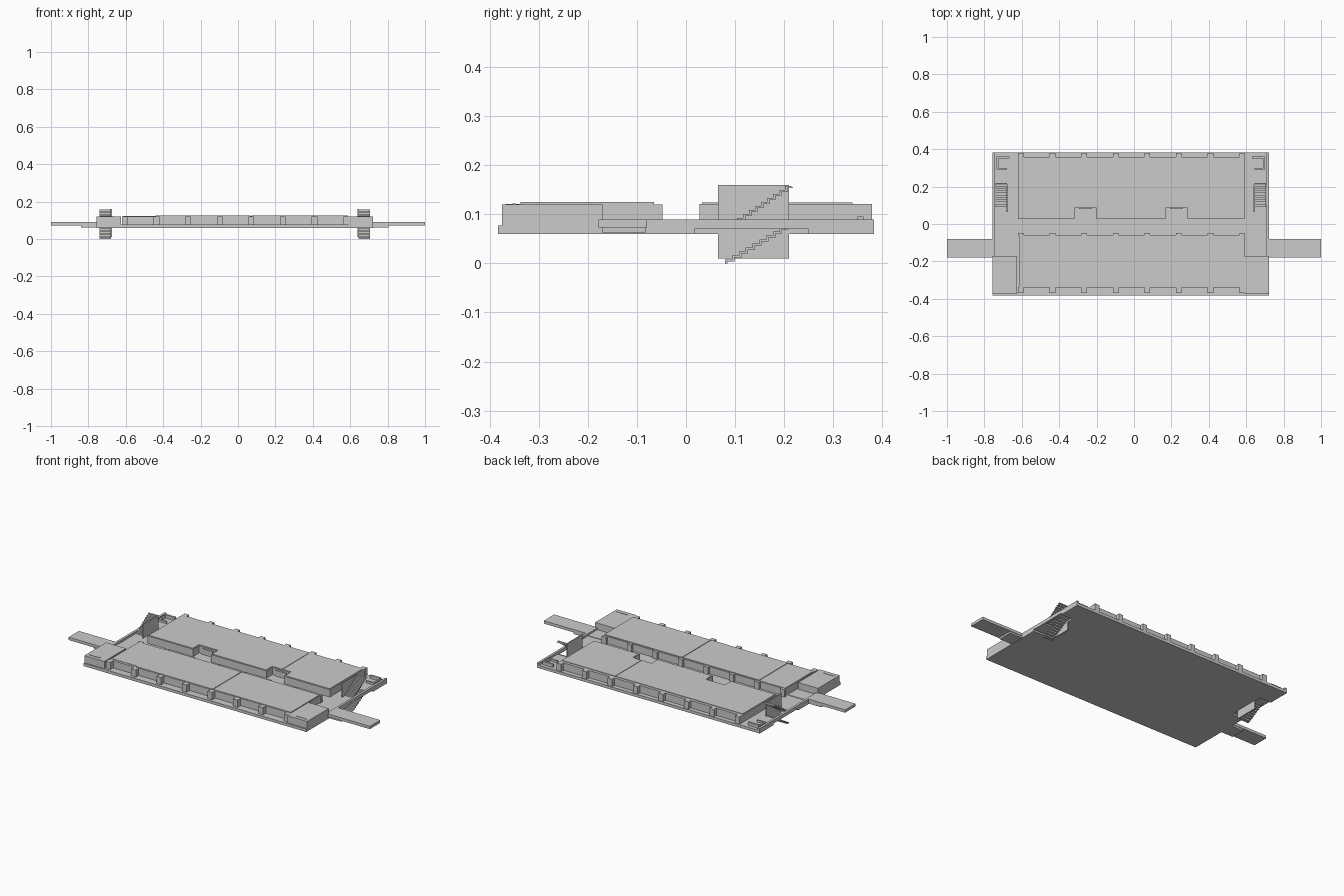
import bpy, bmesh
from mathutils import Vector

CX = -0.0175  # symmetry line of the deck


def prism(name, pts, lo, hi, axis='z'):
    """Extrude a 2D outline: axis z uses (x, y) points, axis x uses (y, z) points."""
    bm = bmesh.new()
    conv = (lambda a, b, h: (a, b, h)) if axis == 'z' else (lambda a, b, h: (h, a, b))
    face = bm.faces.new([bm.verts.new(conv(a, b, lo)) for a, b in pts])
    ext = bmesh.ops.extrude_face_region(bm, geom=[face])
    verts = [v for v in ext['geom'] if isinstance(v, bmesh.types.BMVert)]
    d = Vector((0, 0, hi - lo)) if axis == 'z' else Vector((hi - lo, 0, 0))
    bmesh.ops.translate(bm, verts=verts, vec=d)
    bmesh.ops.recalc_face_normals(bm, faces=bm.faces)
    me = bpy.data.meshes.new(name)
    bm.to_mesh(me)
    bm.free()
    ob = bpy.data.objects.new(name, me)
    bpy.context.collection.objects.link(ob)
    return ob


def box(name, x0, x1, y0, y1, z0, z1):
    return prism(name, [(x0, y0), (x1, y0), (x1, y1), (x0, y1)], z0, z1)


def pair(name, x0, x1, *yz):
    """Box on the right end and its mirror on the left end."""
    box(name + "_right", x0, x1, *yz)
    box(name + "_left", 2 * CX - x1, 2 * CX - x0, *yz)


def mirror_outline(half):
    return half + [(2 * CX - x, y) for x, y in reversed(half)]


# Floor slab, notched at both ends for the stairwells
prism("floor_slab", mirror_outline([
    (0.722, -0.383), (0.722, 0.017), (0.645, 0.017), (0.645, 0.25),
    (0.722, 0.25), (0.722, 0.383)]), 0.06, 0.077)

# End parapets, landings beside the stairs and low rails at the back corners
pair("parapet", 0.708, 0.722, -0.08, 0.383, 0.07, 0.09)
pair("lower_landing", 0.645, 0.708, 0.017, 0.1, 0.07, 0.077)
pair("upper_landing", 0.645, 0.708, 0.205, 0.25, 0.07, 0.077)
pair("corner_rail_back", 0.63, 0.7, 0.35, 0.362, 0.077, 0.096)
pair("corner_rail_side", 0.69, 0.7, 0.3, 0.35, 0.077, 0.09)
pair("corner_rail_front", 0.645, 0.7, 0.292, 0.3, 0.077, 0.09)

# Walkways and their supports
box("walkway_right", 0.708, 1.0, -0.178, -0.08, 0.073, 0.09)
box("walkway_left", -1.0, -0.743, -0.178, -0.08, 0.073, 0.09)
pair("walkway_support", 0.722, 0.805, -0.17, -0.083, 0.062, 0.073)
pair("entry_step", 0.59, 0.708, -0.17, -0.08, 0.077, 0.08)

# Back building with two door alcoves
back = [(-0.62, 0.028), (-0.318, 0.028), (-0.318, 0.086), (-0.2, 0.086),
        (-0.2, 0.028), (0.168, 0.028), (0.168, 0.086), (0.286, 0.086),
        (0.286, 0.028), (0.59, 0.028), (0.59, 0.357), (-0.62, 0.357)]
prism("back_building", back, 0.077, 0.121)
roof_l = [(-0.615, 0.033), (-0.323, 0.033), (-0.323, 0.091), (-0.195, 0.091),
          (-0.195, 0.033), (0.163, 0.033), (0.163, 0.091), (0.229, 0.091),
          (0.229, 0.34), (-0.615, 0.34)]
roof_r = [(0.232, 0.091), (0.291, 0.091), (0.291, 0.033), (0.585, 0.033),
          (0.585, 0.34), (0.232, 0.34)]
prism("back_roof_left", roof_l, 0.121, 0.124)
prism("back_roof_right", roof_r, 0.121, 0.124)
for i, x in enumerate((-0.259, 0.227)):
    box(f"alcove_door_{i}", x - 0.035, x + 0.035, 0.08, 0.087, 0.077, 0.112)

# Front building and roof panels
box("front_building", -0.615, 0.59, -0.34, -0.06, 0.077, 0.12)
box("front_roof_low", -0.612, -0.44, -0.325, -0.065, 0.12, 0.122)
box("front_roof_left", -0.44, 0.068, -0.338, -0.065, 0.12, 0.125)
box("front_roof_right", 0.072, 0.587, -0.338, -0.065, 0.12, 0.125)

# Corner rooms at the front
pair("corner_room", 0.59, 0.722, -0.375, -0.17, 0.06, 0.12)
pair("corner_room_vent", 0.635, 0.705, -0.354, -0.347, 0.12, 0.122)

# Repeating wall pilasters
for i in range(8):
    x = -0.605 + 0.169 * i
    box(f"pilaster_front_{i}", x - 0.015, x + 0.015, -0.368, -0.338, 0.077, 0.121)
    box(f"pilaster_middle_{i}", x - 0.015, x + 0.015, -0.062, -0.048, 0.077, 0.12)
    box(f"pilaster_back_{i}", x - 0.015, x + 0.015, 0.355, 0.379, 0.077, 0.121)


# Folded-plate stairs, each beside a tall inner wall
def stairs(name, x0, x1, y, z, y_end, z_end, n=9):
    run, rise = (y_end - y) / n, (z_end - z) / n
    top = [(y, z)]
    for i in range(n):
        top += [(y + i * run, z + (i + 1) * rise), (y + (i + 1) * run, z + (i + 1) * rise)]
    under = [(a + 0.005, b - 0.004) for a, b in top[1:]]
    under[0] = (under[0][0], under[0][1])
    first = (y + 0.005, z)
    prism(name, top + list(reversed(under)) + [first], x0, x1, 'x')


pair("stair_wall", 0.64, 0.646, 0.065, 0.21, 0.01, 0.16)
for side, a, b in (("right", 0.645, 0.705), ("left", -0.74, -0.68)):
    stairs("lower_stairs_" + side, a, b, 0.08, 0.0, 0.205, 0.073)
    stairs("upper_stairs_" + side, a, b, 0.092, 0.077, 0.214, 0.158, 10)
